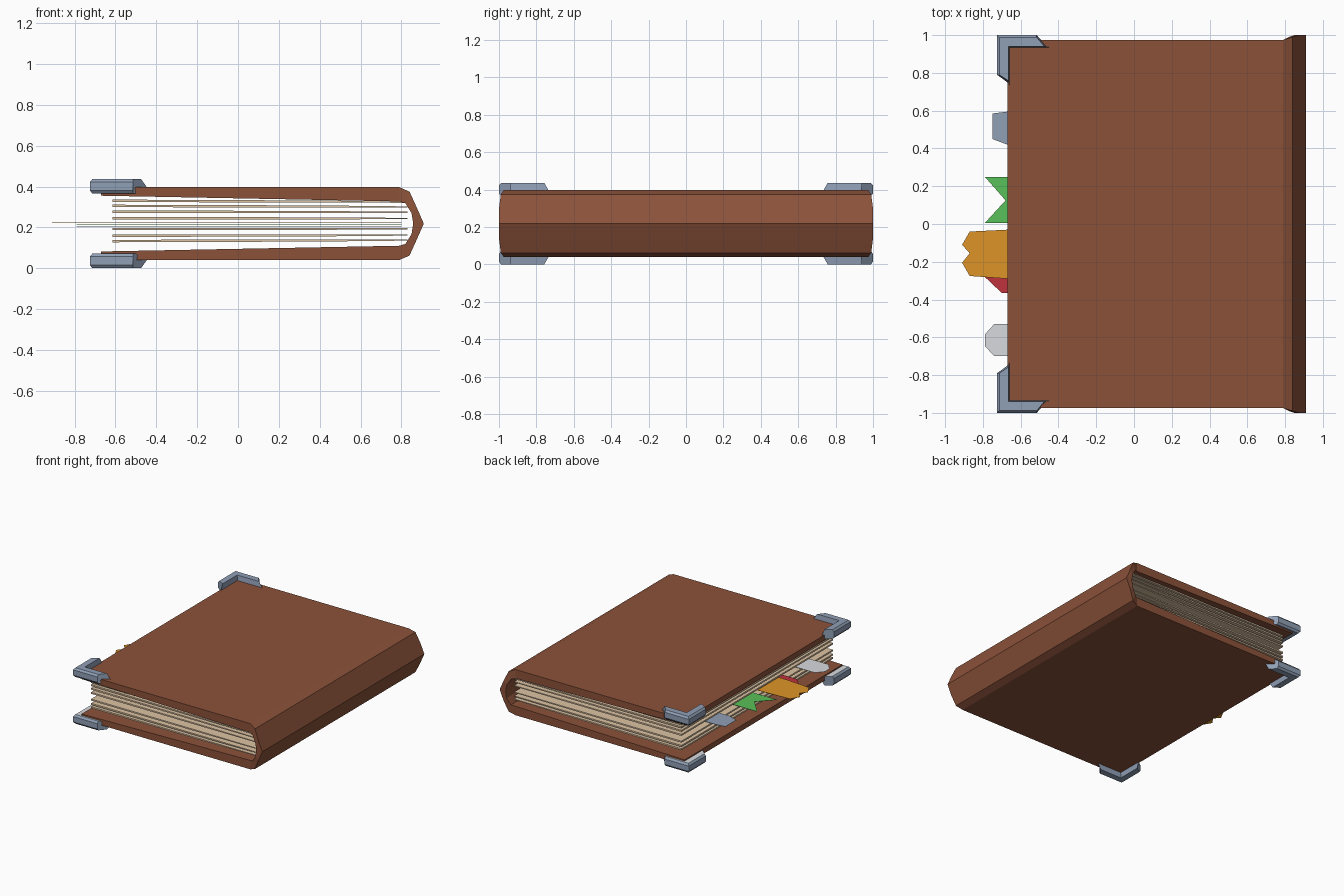
import bpy, bmesh

if "Cube" in bpy.data.objects:
    bpy.data.objects.remove(bpy.data.objects["Cube"])


def material(name, rgb):
    m = bpy.data.materials.new(name)
    m.diffuse_color = (*rgb, 1)
    m.use_nodes = True
    m.node_tree.nodes["Principled BSDF"].inputs["Base Color"].default_value = m.diffuse_color
    return m


LEATHER = material("brown leather", (0.26, 0.085, 0.042))
PAPER = material("cream paper", (0.72, 0.55, 0.37))
STEEL = material("blue grey steel", (0.28, 0.35, 0.47))
PALE = material("pale grey", (0.68, 0.70, 0.73))
GREEN = material("green ribbon", (0.10, 0.53, 0.10))
ORANGE = material("orange ribbon", (0.73, 0.30, 0.02))
RED = material("red ribbon", (0.51, 0.032, 0.045))

MID = 0.2185  # half of the total height


def finish(name, bm, *mats):
    bmesh.ops.recalc_face_normals(bm, faces=bm.faces[:])
    me = bpy.data.meshes.new(name)
    bm.to_mesh(me)
    bm.free()
    for m in mats:
        me.materials.append(m)
    ob = bpy.data.objects.new(name, me)
    bpy.context.collection.objects.link(ob)
    return ob


def loft(name, rings, *mats):
    """Skin equal rings of points and cap both ends."""
    bm = bmesh.new()
    vs = [[bm.verts.new(p) for p in r] for r in rings]
    n = len(vs[0])
    for a, b in zip(vs, vs[1:]):
        for i in range(n):
            j = (i + 1) % n
            bm.faces.new((a[i], a[j], b[j], b[i]))
    bm.faces.new(vs[0])
    bm.faces.new(vs[-1])
    return finish(name, bm, *mats)


# Cover boards and faceted spine: outer x, outer z, inner x, inner z, half length
half = [(-0.67, 0.397, -0.67, 0.355, 0.975),
        (0.79, 0.397, 0.79, 0.327, 0.975),
        (0.84, 0.375, 0.82, 0.318, 0.99),
        (0.875, 0.298, 0.85, 0.27, 1.0)]
stations = half + [(0.91, MID, 0.858, MID, 1.0)]
stations += [(a, 2 * MID - b, c, 2 * MID - d, y) for a, b, c, d, y in reversed(half)]
loft("cover", [[(a, -y, b), (a, y, b), (c, y, d), (c, -y, d)]
               for a, b, c, d, y in stations], LEATHER)

# Loose page bundles, thinner and drawn together at the spine
for z in (0.330, 0.305, 0.277, 0.245, 0.192, 0.159, 0.133):
    rings = []
    for x, t, pull in ((-0.615, 0.006, 1.0), (0.4, 0.005, 0.97), (0.83, 0.003, 0.94)):
        c = MID + (z - MID) * pull
        rings.append([(x, -0.935, c - t), (x, 0.935, c - t),
                      (x, 0.935, c + t), (x, -0.935, c + t)])
    loft("page_bundle", rings, PAPER)


# Flat bookmarks running between the pages, with cut tips
def bookmark(name, z, mat, tip):
    pts = [(0.8, tip[0][1])] + tip + [(0.8, tip[-1][1])]
    loft(name, [[(x, y, h) for x, y in pts] for h in (z, z + 0.002)], mat)


bookmark("blue_grey_bookmark", 0.212, STEEL,
         [(-0.67, 0.595), (-0.75, 0.585), (-0.75, 0.45), (-0.67, 0.42)])
bookmark("green_bookmark", 0.212, GREEN,
         [(-0.79, 0.25), (-0.68, 0.125), (-0.79, 0.005)])
bookmark("orange_bookmark", 0.222, ORANGE,
         [(-0.67, -0.03), (-0.87, -0.04), (-0.91, -0.11), (-0.87, -0.155),
          (-0.91, -0.205), (-0.87, -0.275), (-0.67, -0.29)])
bookmark("red_bookmark", 0.208, RED,
         [(-0.70, -0.14), (-0.79, -0.20), (-0.79, -0.28), (-0.70, -0.365)])
bookmark("pale_bookmark", 0.205, PALE,
         [(-0.74, -0.53), (-0.79, -0.585), (-0.79, -0.645), (-0.74, -0.70)])

# Bevelled metal corners: section as inset, height, extra arm length
section = [(0.065, 0.395, 0.07), (0.06, 0.437, 0.04), (0.012, 0.437, 0.0),
           (0.0, 0.422, 0.0), (0.0, 0.38, 0.0), (0.012, 0.365, 0.0),
           (0.065, 0.365, 0.06)]
X0, Y0 = -0.725, 1.0
for side in (1, -1):
    for level in ("upper", "lower"):
        def height(z):
            return z if level == "upper" else 2 * MID - z
        rings = [
            [(X0 + 0.21 + e, side * (Y0 - d), height(z)) for d, z, e in section],
            [(X0 + d, side * (Y0 - d), height(z)) for d, z, e in section],
            [(X0 + d, side * (Y0 - 0.21 - e * 0.8), height(z)) for d, z, e in section],
        ]
        ob = loft(level + "_metal_corner", rings, STEEL, PALE)
        # pale ledge facing up on the lower corners
        if level == "lower":
            for f in ob.data.polygons:
                if f.normal.z > 0.95:
                    f.material_index = 1
